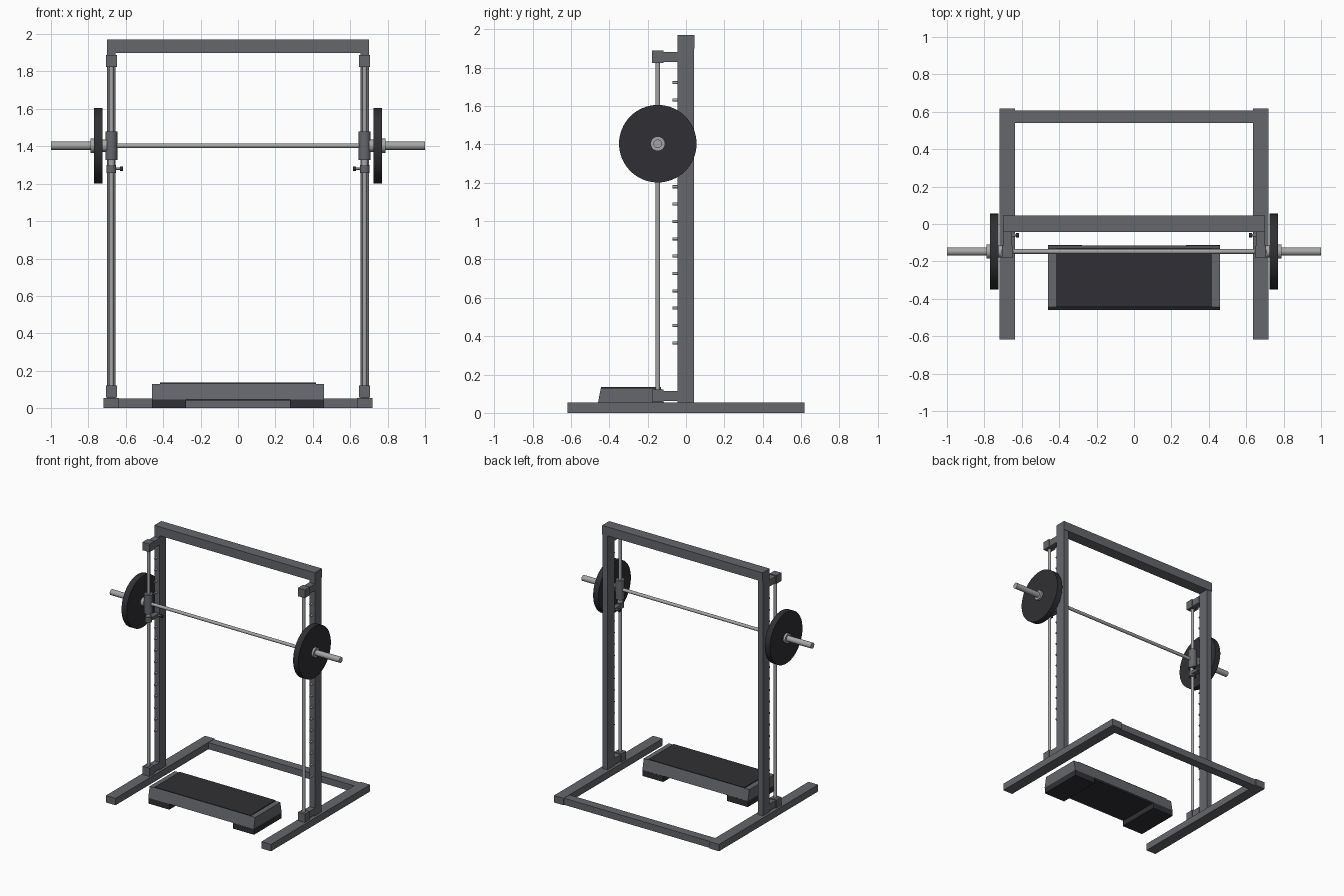
import bpy, bmesh, math
from mathutils import Vector

if "Cube" in bpy.data.objects:
    bpy.data.objects.remove(bpy.data.objects["Cube"])


def material(name, rgb):
    m = bpy.data.materials.new(name)
    m.diffuse_color = (*rgb, 1)
    m.use_nodes = True
    m.node_tree.nodes["Principled BSDF"].inputs["Base Color"].default_value = m.diffuse_color
    return m


FRAME = material("frame grey", (0.13, 0.135, 0.15))
BLACK = material("rubber black", (0.03, 0.03, 0.035))
STEEL = material("steel", (0.38, 0.38, 0.38))


def finish(bm, name, mat):
    bmesh.ops.recalc_face_normals(bm, faces=bm.faces)
    me = bpy.data.meshes.new(name)
    bm.to_mesh(me)
    bm.free()
    me.materials.append(mat)
    ob = bpy.data.objects.new(name, me)
    bpy.context.collection.objects.link(ob)
    return ob


def box(name, mat, x, y, z):
    """Box from (min, max) ranges."""
    bm = bmesh.new()
    bmesh.ops.create_cube(bm, size=1)
    for v in bm.verts:
        v.co = Vector([(r[0] + r[1]) / 2 + c * (r[1] - r[0])
                       for c, r in zip(v.co, (x, y, z))])
    return finish(bm, name, mat)


def rod(name, mat, a, b, r, sides=24):
    """Cylinder of radius r from point a to point b."""
    a, b = Vector(a), Vector(b)
    bm = bmesh.new()
    bmesh.ops.create_cone(bm, cap_ends=True, segments=sides, radius1=r, radius2=r,
                          depth=(b - a).length)
    turn = (b - a).to_track_quat('Z', 'Y')
    for v in bm.verts:
        v.co = turn @ v.co + (a + b) / 2
    ob = finish(bm, name, mat)
    bpy.ops.object.select_all(action='DESELECT')
    ob.select_set(True)
    bpy.context.view_layer.objects.active = ob
    bpy.ops.object.shade_smooth_by_angle(angle=math.radians(35))
    return ob


def prism(name, mat, profile, x):
    """Extrude a (y, z) profile along x."""
    bm = bmesh.new()
    f = bm.faces.new([bm.verts.new((x[0], y, z)) for y, z in profile])
    out = bmesh.ops.extrude_face_region(bm, geom=[f])
    bmesh.ops.translate(bm, vec=(x[1] - x[0], 0, 0),
                        verts=[v for v in out["geom"] if isinstance(v, bmesh.types.BMVert)])
    return finish(bm, name, mat)


ROD_X, ROD_Y, BAR_Z = 0.677, -0.147, 1.403

# Frame cross members
box("rear_base_beam", FRAME, (-0.636, 0.636), (0.54, 0.608), (0, 0.052))
box("top_beam", FRAME, (-0.70, 0.70), (-0.043, 0.045), (1.90, 1.97))

for side, s in (("left", -1), ("right", 1)):
    def span(a, b):
        return tuple(sorted((s * a, s * b)))

    cx = s * ROD_X
    # Base rail and upright
    box(side + "_base_rail", FRAME, span(0.636, 0.72), (-0.617, 0.617), (0, 0.054))
    box(side + "_upright", FRAME, span(0.655, 0.70), (-0.043, 0.042), (0.054, 1.90))

    # Guide rod with its end blocks and arms
    rod(side + "_guide_rod", STEEL, (cx, ROD_Y, 0.1), (cx, ROD_Y, 1.85), 0.0125)
    for end, z0 in (("lower", 0.056), ("upper", 1.823)):
        box(f"{side}_{end}_rod_block", FRAME, span(0.647, 0.707), (-0.178, -0.117), (z0, z0 + 0.065))
        box(f"{side}_{end}_rod_arm", FRAME, span(0.652, 0.70), (-0.117, -0.043), (z0 + 0.006, z0 + 0.059))

    # Safety pegs on the front of the upright
    for i in range(16):
        z = 0.365 + 0.0904 * i
        rod(f"{side}_peg_{i + 1}", STEEL, (cx, -0.07, z), (cx, -0.04, z), 0.008, 12)

    # Sliding carriage and lock hook
    rod(side + "_carriage", FRAME, (cx, ROD_Y, 1.327), (cx, ROD_Y, 1.478), 0.032)
    rod(side + "_carriage_neck", STEEL, (cx, ROD_Y, 1.295), (cx, ROD_Y, 1.33), 0.019)
    rod(side + "_lock_collar", FRAME, (cx, ROD_Y, 1.258), (cx, ROD_Y, 1.30), 0.026)
    box(side + "_lock_arm", FRAME, span(0.652, 0.69), (-0.13, -0.05), (1.268, 1.292))
    rod(side + "_lock_pin", STEEL, (s * 0.66, -0.06, 1.28), (s * 0.628, -0.06, 1.28), 0.006, 12)
    rod(side + "_lock_knob", BLACK, (s * 0.63, -0.06, 1.28), (s * 0.615, -0.06, 1.28), 0.012, 16)

    # Weight plate, hub collars and bar sleeve
    def on_bar(name, mat, a, b, r, sides=32):
        rod(f"{side}_{name}", mat, (s * a, ROD_Y, BAR_Z), (s * b, ROD_Y, BAR_Z), r, sides)

    on_bar("weight_plate", BLACK, 0.725, 0.771, 0.202, 64)
    on_bar("inner_collar", STEEL, 0.70, 0.726, 0.033)
    on_bar("outer_collar", STEEL, 0.770, 0.788, 0.038)
    on_bar("bar_sleeve", STEEL, 0.72, 1.0, 0.022)

    # Step foot
    box(side + "_step_foot", BLACK, span(0.278, 0.46), (-0.458, -0.113), (0, 0.046))

# Bar
rod("bar", STEEL, (-0.72, ROD_Y, BAR_Z), (0.72, ROD_Y, BAR_Z), 0.0125)

# Exercise step: sloped body, rubber top and dark underside
prism("step_body", FRAME, [(-0.46, 0.046), (-0.444, 0.13), (-0.13, 0.13), (-0.114, 0.046)], (-0.46, 0.46))
box("step_pad", BLACK, (-0.418, 0.418), (-0.444, -0.13), (0.128, 0.136))
box("step_underside", BLACK, (-0.44, 0.44), (-0.445, -0.13), (0.042, 0.05))
